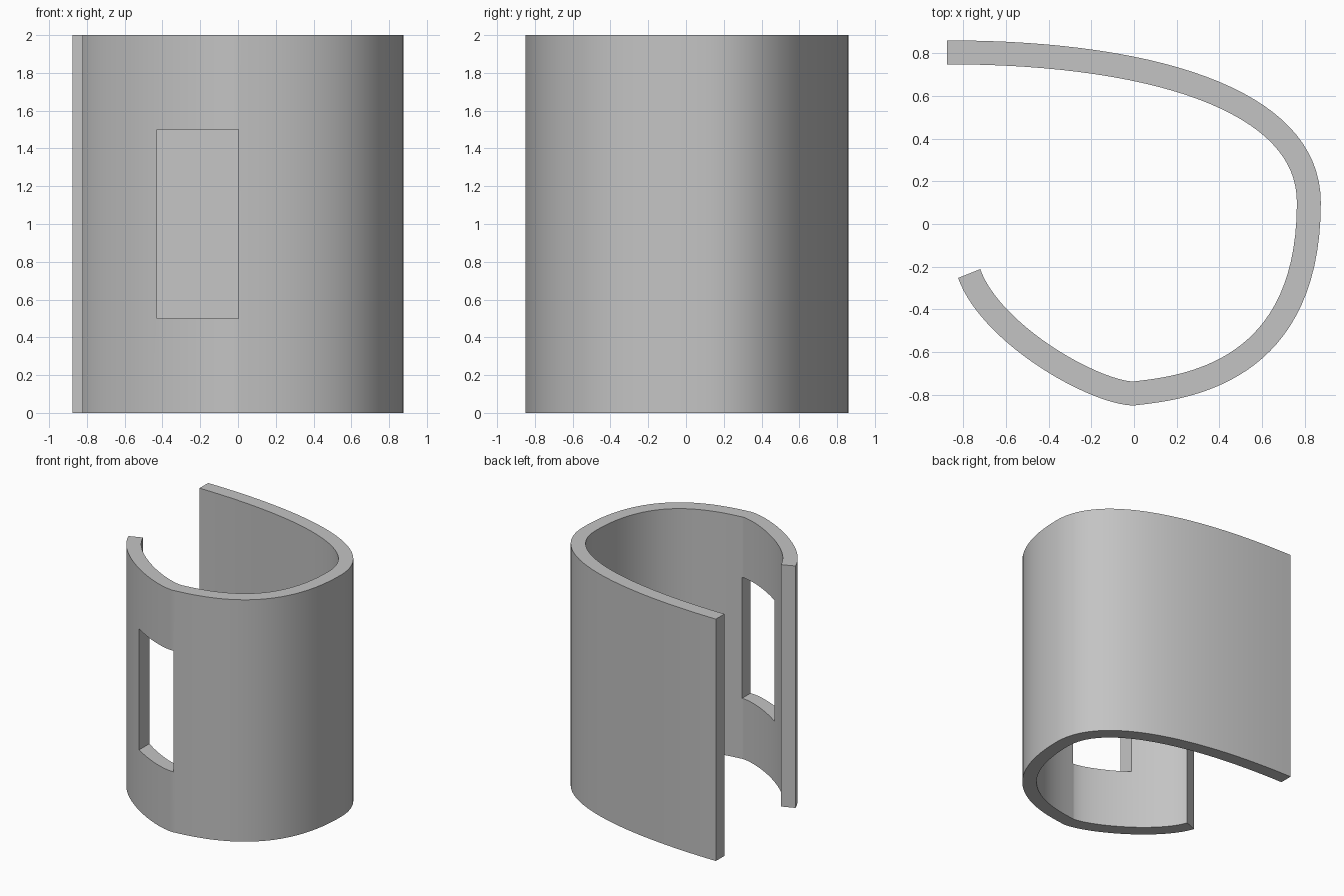
import bpy, bmesh
from mathutils import Vector
from mathutils.geometry import interpolate_bezier

cube = bpy.data.objects.get("Cube")
if cube:
    bpy.data.objects.remove(cube, do_unlink=True)

HEIGHT, THICK, STEPS = 2.0, 0.112, 32

grey = bpy.data.materials.new("plain_grey")
grey.use_nodes = True
grey.diffuse_color = (0.55, 0.55, 0.55, 1)
grey.node_tree.nodes["Principled BSDF"].inputs["Base Color"].default_value = grey.diffuse_color


def add_object(name, bm):
    bmesh.ops.recalc_face_normals(bm, faces=bm.faces)
    mesh = bpy.data.meshes.new(name)
    bm.to_mesh(mesh)
    bm.free()
    obj = bpy.data.objects.new(name, mesh)
    bpy.context.collection.objects.link(obj)
    mesh.materials.append(grey)
    return obj


# Outer outline: three curve spans from the back edge round to the front edge
spans = [
    [(-0.875, 0.86), (0.105, 0.86), (0.875, 0.63), (0.875, 0.1)],
    [(0.875, 0.1), (0.875, -0.78), (0.2, -0.825), (0, -0.85)],
    [(0, -0.85), (-0.2, -0.85), (-0.712, -0.563), (-0.824, -0.253)],
]
outer = []
for span in spans:
    points = interpolate_bezier(*[Vector((x, y, 0)) for x, y in span], STEPS)
    outer += points[1:] if outer else points

# Inner outline: offset along the local normal
inner = []
last = len(outer) - 1
for i, p in enumerate(outer):
    t = (outer[min(i + 1, last)] - outer[max(i - 1, 0)]).normalized()
    inner.append(p + Vector((t.y, -t.x, 0)) * THICK)

# Curved wall: a strip of quads raised to full height
bm = bmesh.new()
rows = [(bm.verts.new(a), bm.verts.new(b)) for a, b in zip(outer, inner)]
floor = [bm.faces.new((a[0], b[0], b[1], a[1])) for a, b in zip(rows, rows[1:])]
top = bmesh.ops.extrude_face_region(bm, geom=floor, use_keep_orig=True)["geom"]
bmesh.ops.translate(bm, vec=(0, 0, HEIGHT),
                    verts=[v for v in top if isinstance(v, bmesh.types.BMVert)])
wall = add_object("curved_wall", bm)

# Window opening through the front wall
bm = bmesh.new()
bmesh.ops.create_cube(bm, size=1)
bmesh.ops.scale(bm, vec=(0.433, 0.8, 1.0), verts=bm.verts)
bmesh.ops.translate(bm, vec=(-0.2135, -0.7, 1.0), verts=bm.verts)
cutter = add_object("window_cutter", bm)
cut = wall.modifiers.new("window", 'BOOLEAN')
cut.operation = 'DIFFERENCE'
cut.solver = 'EXACT'
cut.object = cutter

bpy.ops.object.select_all(action='DESELECT')
wall.select_set(True)
bpy.context.view_layer.objects.active = wall
bpy.ops.object.modifier_apply(modifier=cut.name)
bpy.data.objects.remove(cutter, do_unlink=True)
bpy.ops.object.shade_smooth_by_angle(angle=0.52)
